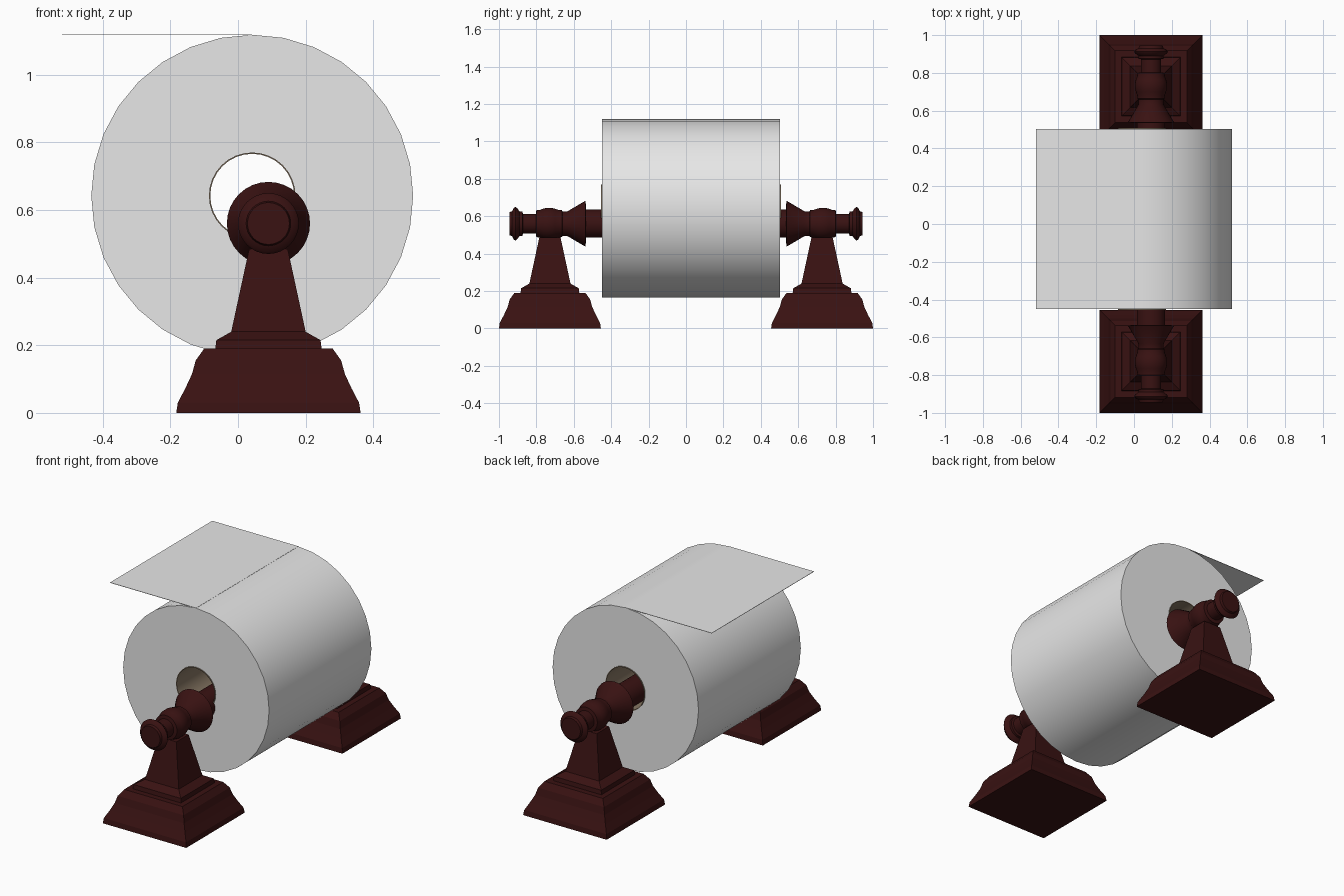
import bpy, bmesh, math
from mathutils import Vector

if "Cube" in bpy.data.objects:
    bpy.data.objects.remove(bpy.data.objects["Cube"])


def material(name, rgb):
    m = bpy.data.materials.new(name)
    m.diffuse_color = (*rgb, 1)
    m.use_nodes = True
    m.node_tree.nodes["Principled BSDF"].inputs["Base Color"].default_value = m.diffuse_color
    return m


WOOD = material("dark_mahogany", (0.041, 0.006, 0.006))
PAPER = material("white_paper", (0.8, 0.8, 0.8))
CARD = material("brown_cardboard", (0.25, 0.19, 0.13))


def finish(name, bm, mat, angle=None):
    bmesh.ops.recalc_face_normals(bm, faces=bm.faces)
    me = bpy.data.meshes.new(name)
    bm.to_mesh(me)
    bm.free()
    me.materials.append(mat)
    ob = bpy.data.objects.new(name, me)
    bpy.context.collection.objects.link(ob)
    if angle:
        bpy.ops.object.select_all(action='DESELECT')
        ob.select_set(True)
        bpy.context.view_layer.objects.active = ob
        bpy.ops.object.shade_smooth_by_angle(angle=math.radians(angle))
    return ob


def loft(bm, rings, closed=False, caps=True):
    """Skin successive rings of points; cap the ends or close the loop."""
    rows = [[bm.verts.new(p) for p in r] for r in rings]
    n = len(rows[0])
    pairs = list(zip(rows, rows[1:])) + ([(rows[-1], rows[0])] if closed else [])
    for a, b in pairs:
        for i in range(n):
            j = (i + 1) % n
            bm.faces.new((a[i], a[j], b[j], b[i]))
    if caps and not closed:
        bm.faces.new(rows[0])
        bm.faces.new(rows[-1])


def lathe_y(name, profile, cx, cz, sides, mat, closed=False, angle=35):
    """Turn a (y, radius) profile around an axis parallel to y."""
    bm = bmesh.new()
    rings = [[Vector((cx + r * math.cos(2 * math.pi * i / sides), y,
                      cz + r * math.sin(2 * math.pi * i / sides)))
              for i in range(sides)] for y, r in profile]
    loft(bm, rings, closed)
    return finish(name, bm, mat, angle)


STAND_X, AXIS_Z, STAND_Y = 0.09, 0.56, 0.7275

# stepped square pedestal: (half width, height)
pedestal = [(.2725, 0), (.268, .03), (.246, .072), (.226, .115), (.215, .155),
            (.19, .19), (.157, .19), (.154, .215), (.11, .24), (.057, .485)]

# turned finial from outer cap to the flared collar: (distance from centre, radius)
finial = [(.944, .062), (.93, .066), (.921, .084), (.912, .09), (.903, .084),
          (.89, .066), (.875, .066), (.872, .053), (.803, .053), (.80, .072),
          (.783, .073), (.765, .08), (.745, .085), (.72, .085), (.70, .08),
          (.68, .073), (.664, .072), (.66, .066), (.634, .066), (.537, .123),
          (.534, .075), (.44, .075)]

for side, label in ((-1, "front"), (1, "back")):
    bm = bmesh.new()
    loft(bm, [[Vector((STAND_X + sx * h, side * STAND_Y + sy * h, z))
               for sx, sy in ((-1, -1), (1, -1), (1, 1), (-1, 1))]
              for h, z in pedestal])
    finish(label + "_stand", bm, WOOD)
    lathe_y(label + "_finial", [(side * y, r) for y, r in finial],
            STAND_X, AXIS_Z, 32, WOOD)

# rod through the roll
lathe_y("spindle_rod", [(-.445, .074), (.445, .074)], STAND_X, AXIS_Z, 32, WOOD)

# paper roll with a bored centre
RX, RZ, R, Y0, Y1 = 0.042, 0.642, 0.476, -0.45, 0.503
lathe_y("paper_roll", [(Y0, .127), (Y0, R), (Y1, R), (Y1, .127)],
        RX, RZ, 32, PAPER, closed=True)

# cardboard core, slightly longer than the roll
lathe_y("cardboard_core", [(Y0 - .005, .124), (Y0 - .005, .128),
                           (Y1 + .005, .128), (Y1 + .005, .124)],
        RX, RZ, 32, CARD, closed=True)

# loose sheet leaving the top of the roll
bm = bmesh.new()
z = RZ + R
loft(bm, [[Vector((x, y, h)) for x, y in ((-.52, Y0), (RX, Y0), (RX, Y1), (-.52, Y1))]
          for h in (z - .001, z + .001)])
finish("loose_sheet", bm, PAPER)
